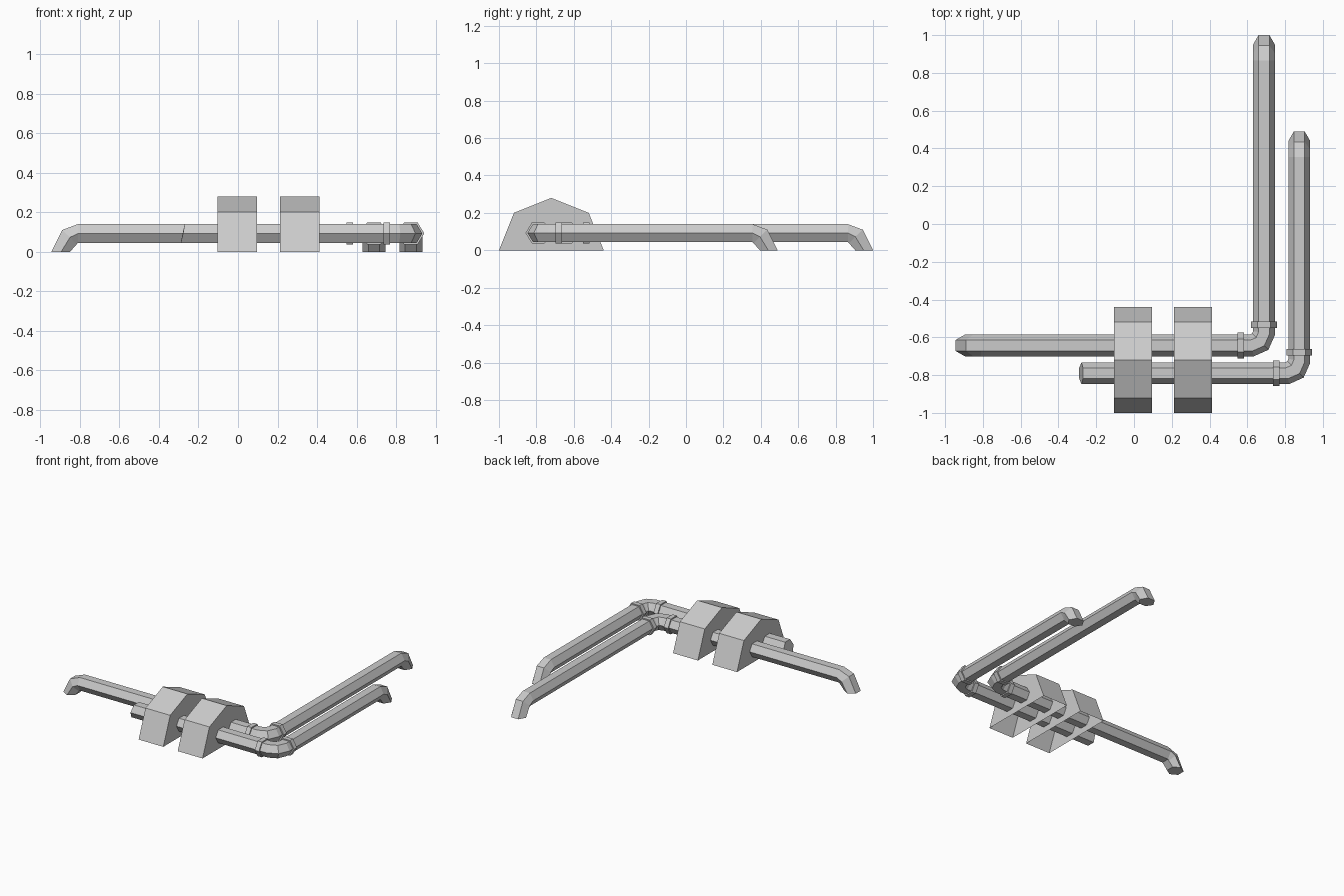
import bpy
import bmesh
from mathutils import Vector

if "Cube" in bpy.data.objects:
    bpy.data.objects.remove(bpy.data.objects["Cube"])

grey = bpy.data.materials.new("plain grey")
grey.use_nodes = True
COLOUR = (0.6, 0.6, 0.6, 1)
grey.diffuse_color = COLOUR
grey.node_tree.nodes["Principled BSDF"].inputs["Base Color"].default_value = COLOUR

HALF_W = 0.0575
LEVEL = (0.14, 0.0925, 0.045)      # top, middle and bottom of the pipe
FOOT = [((0, 0.05, 0.095), (0, 0, 0)),
        ((0.055, 0.095, 0.128), (0.11, 0.073, 0.037)),
        ((0.135, 0.135, 0.135), LEVEL)]


def make_object(name, bm):
    bmesh.ops.recalc_face_normals(bm, faces=bm.faces)
    mesh = bpy.data.meshes.new(name)
    bm.to_mesh(mesh)
    bm.free()
    mesh.materials.append(grey)
    obj = bpy.data.objects.new(name, mesh)
    bpy.context.collection.objects.link(obj)
    return obj


def ring(centre, across, along=(0, 0), shift=(0, 0, 0), level=LEVEL):
    """Hexagon with flat top; each height row may slide along the pipe."""
    points = []
    for row, side in ((1, 1), (0, .5), (0, -.5), (1, -1), (2, -.5), (2, .5)):
        p = Vector(centre) + Vector(across) * side * HALF_W + Vector(along) * shift[row]
        points.append((p.x, p.y, level[row]))
    return points


def skin(name, rings):
    bm = bmesh.new()
    loops = [[bm.verts.new(p) for p in r] for r in rings]
    for a, b in zip(loops, loops[1:]):
        for i in range(6):
            j = (i + 1) % 6
            bm.faces.new((a[i], a[j], b[j], b[i]))
    bm.faces.new(loops[0])
    bm.faces.new(loops[-1])
    return make_object(name, bm)


def pipe(name, corner, x_start, y_end, start_foot):
    cx, cy = corner
    # near end: a bent foot or a slanted cut
    if start_foot:
        rings = [ring((x_start, cy), (0, -1), (1, 0), s, z) for s, z in FOOT]
    else:
        rings = [ring((x_start, cy), (0, -1), (1, 0), (0.02, 0.012, 0))]
    # faceted corner with mitred rings
    rings += [ring((cx - 0.065, cy), (0.2, -1)),
              ring((cx - 0.02, cy + 0.02), (0.75, -0.75)),
              ring((cx, cy + 0.065), (1, -0.2))]
    # far end foot
    rings += [ring((cx, y_end), (1, 0), (0, -1), s, z) for s, z in reversed(FOOT)]
    skin(name, rings)


def collar(name, centre, across, along):
    scale = 1.18
    level = [LEVEL[1] + (z - LEVEL[1]) * scale for z in LEVEL]
    wide = Vector(across) * scale
    skin(name, [ring(centre, wide, along, (s, s, s), level) for s in (-0.017, 0.017)])


def support(name, x0, x1):
    """Gabled housing, open underneath."""
    profile = [(-1, 0), (-0.92, 0.2), (-0.72, 0.28), (-0.52, 0.2), (-0.44, 0)]
    bm = bmesh.new()
    a, b = [[bm.verts.new((x, y, z)) for y, z in profile] for x in (x0, x1)]
    for i in range(len(profile) - 1):
        bm.faces.new((a[i], a[i + 1], b[i + 1], b[i]))
    bm.faces.new(a)
    bm.faces.new(b)
    make_object(name, bm)


# Pipes and their collars either side of the corner
for label, corner, x_start, y_end, foot in (
        ("long", (0.688, -0.643), -0.945, 1.0, True),
        ("short", (0.875, -0.79), -0.29, 0.49, False)):
    pipe(label + "_pipe", corner, x_start, y_end, foot)
    cx, cy = corner
    collar(label + "_pipe_side_collar", (cx - 0.122, cy), (0, -1), (1, 0))
    collar(label + "_pipe_back_collar", (cx, cy + 0.11), (1, 0), (0, 1))

# Housings over the pipes
support("right_support", -0.105, 0.095)
support("left_support", 0.212, 0.413)
